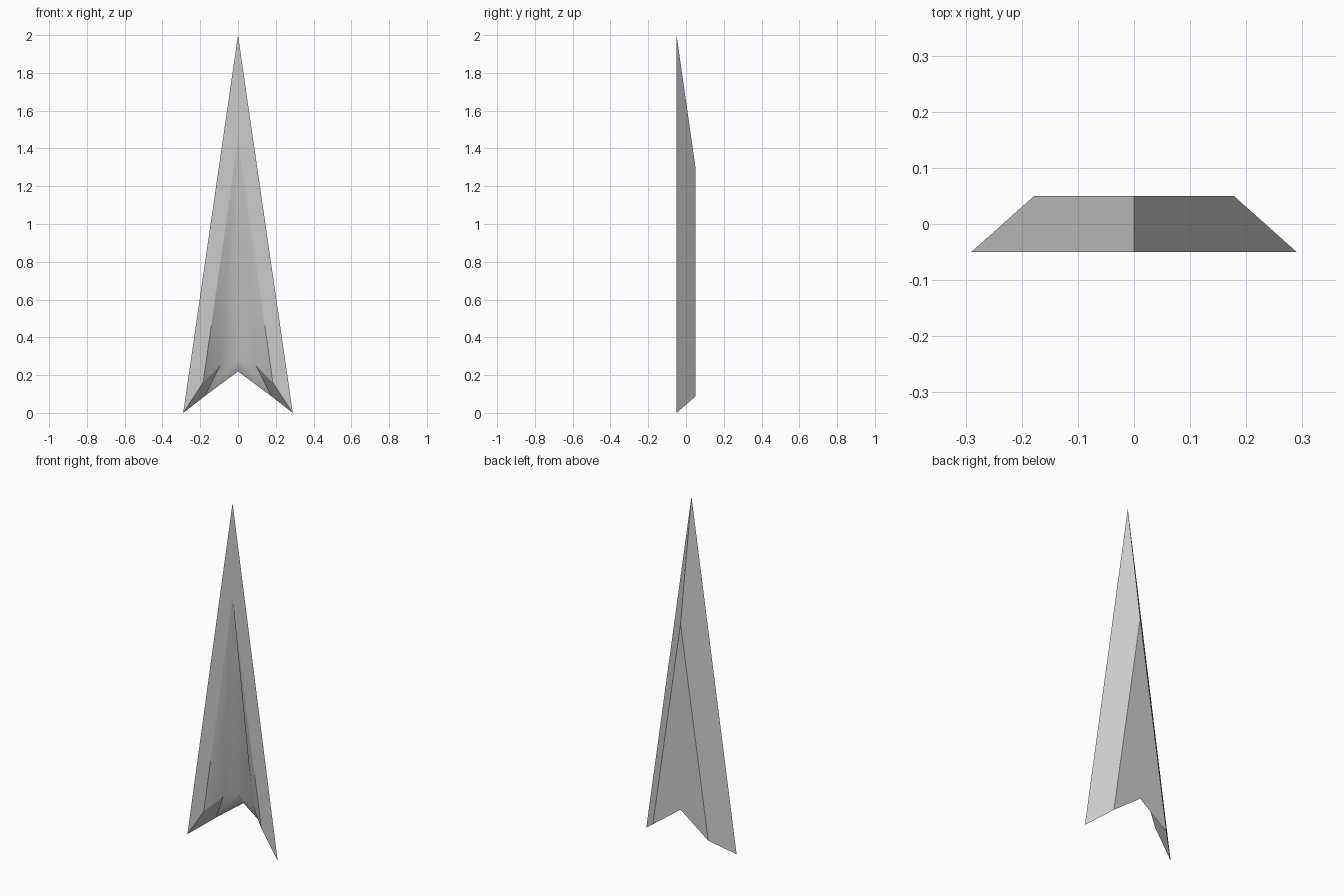
import bpy
import bmesh

if "Cube" in bpy.data.objects:
    bpy.data.objects.remove(bpy.data.objects["Cube"])

# Material
grey = bpy.data.materials.new("plain_grey")
grey.use_nodes = True
colour = (0.6, 0.6, 0.6, 1)
grey.diffuse_color = colour
grey.node_tree.nodes["Principled BSDF"].inputs["Base Color"].default_value = colour

# Centre-line points and right-hand points of the hollow blade
centre = {
    "front_tip": (0, -0.05, 2.0), "back_tip": (0, 0.05, 1.3),
    "rim_tip": (0, -0.05, 1.45), "floor_tip": (0, 0, 1.27),
    "notch": (0, 0.05, 0.22), "floor_notch": (0, 0, 0.29),
}
side = {
    "front_foot": (0.29, -0.05, 0), "back_foot": (0.178, 0.05, 0.087),
    "rim_foot": (0.185, -0.05, 0.16), "floor_foot": (0.095, 0, 0.25),
}
faces = [
    ("front_tip", "rim_tip", "rim_foot", "front_foot"),      # flat front rim
    ("front_tip", "front_foot", "back_foot", "back_tip"),    # sloping outer side
    ("back_tip", "back_foot", "notch"),                      # back plate
    ("rim_tip", "floor_tip", "floor_foot", "rim_foot"),      # recess wall
    ("floor_tip", "floor_notch", "floor_foot"),              # recess floor
    ("front_foot", "rim_foot", "floor_foot", "back_foot"),   # wing underside
    ("back_foot", "floor_foot", "floor_notch", "notch"),     # notch underside
]
soft_edges = [("floor_tip", "floor_foot"), ("floor_foot", "floor_notch"),
              ("floor_tip", "floor_notch"), ("floor_notch", "notch"),
              ("rim_tip", "floor_tip")]

# Build both halves around the shared centre line
bm = bmesh.new()
mid = {name: bm.verts.new(p) for name, p in centre.items()}
halves = []
for sign in (1, -1):
    points = dict(mid)
    for name, (x, y, z) in side.items():
        points[name] = bm.verts.new((sign * x, y, z))
    for names in faces:
        bm.faces.new([points[n] for n in names]).smooth = True
    halves.append(points)
bmesh.ops.recalc_face_normals(bm, faces=bm.faces)

# Crisp edges everywhere but inside the recess
for edge in bm.edges:
    edge.smooth = False
for points in halves:
    for a, b in soft_edges:
        edge = bm.edges.get((points[a], points[b]))
        if edge:
            edge.smooth = True

mesh = bpy.data.meshes.new("hollow_blade")
bm.to_mesh(mesh)
bm.free()
mesh.materials.append(grey)
blade = bpy.data.objects.new("hollow_blade", mesh)
bpy.context.collection.objects.link(blade)
